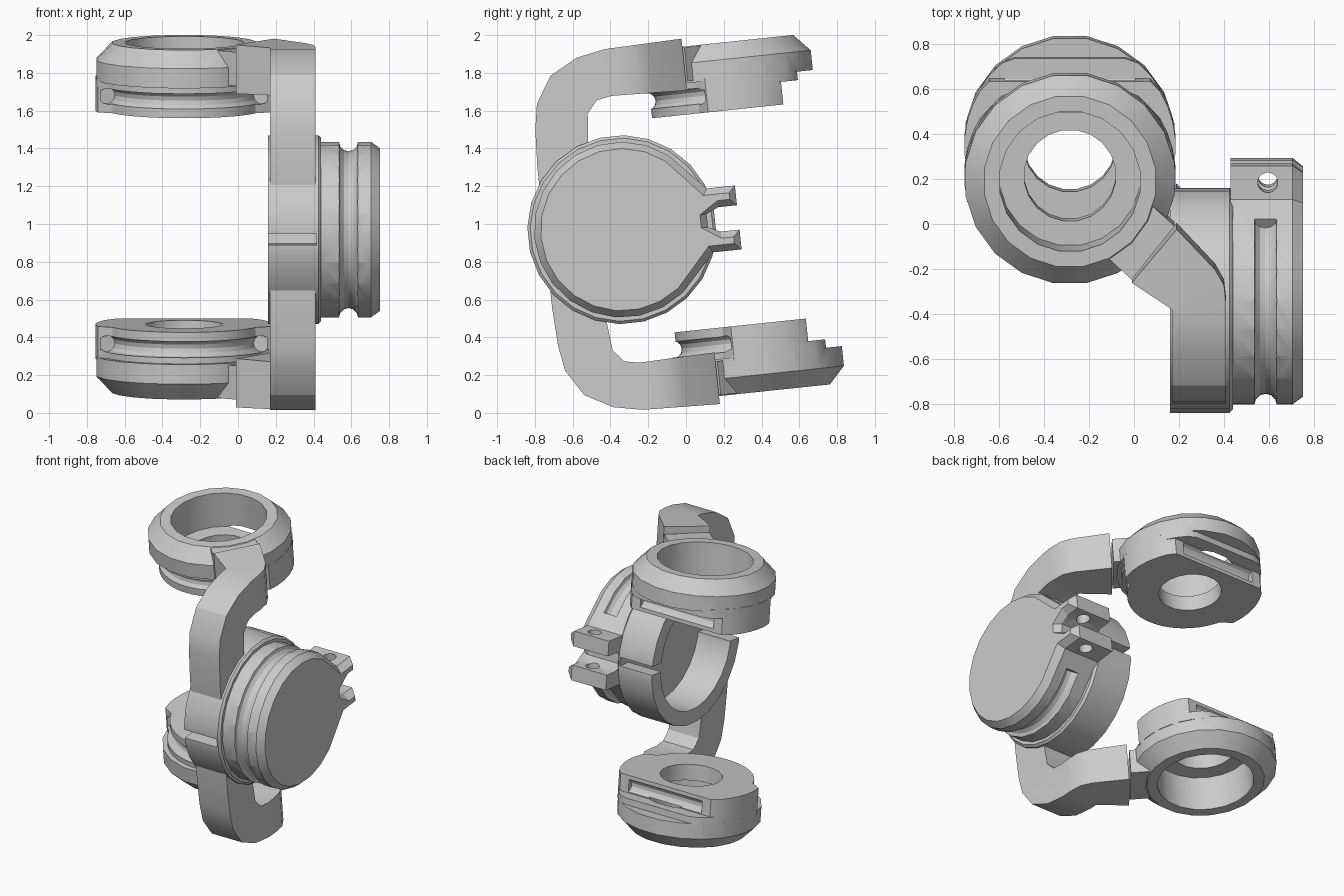
import bpy, bmesh
from math import sin, cos, radians, pi

if "Cube" in bpy.data.objects:
    bpy.data.objects.remove(bpy.data.objects["Cube"])

TILT = radians(6)          # whole bracket leans about x
HUB = (0, -0.34, 0.97)     # hub axis position; parts are modelled around it
RX, RU = -0.285, 0.63      # ring centre in local plan


def loft(name, layers):
    """Solid skinned through matching point loops."""
    bm = bmesh.new()
    rows = [[bm.verts.new(p) for p in layer] for layer in layers]
    n = len(rows[0])
    for a, b in zip(rows, rows[1:]):
        for i in range(n):
            j = (i + 1) % n
            bm.faces.new((a[i], a[j], b[j], b[i]))
    bm.faces.new(rows[0][::-1])
    bm.faces.new(rows[-1])
    bmesh.ops.recalc_face_normals(bm, faces=bm.faces)
    me = bpy.data.meshes.new(name)
    bm.to_mesh(me)
    bm.free()
    ob = bpy.data.objects.new(name, me)
    bpy.context.collection.objects.link(ob)
    return ob


def along_x(pts, x):
    return [(x, u, w) for u, w in pts]


def along_z(pts, w):
    return [(x, u, w) for x, u in pts]


def circle(r, n=20, cx=0, cy=0):
    return [(cx + r * cos(2 * pi * (i + .5) / n), cy + r * sin(2 * pi * (i + .5) / n)) for i in range(n)]


def mirrored(half):
    return half + [(u, -w) for u, w in reversed(half)]


def arc_tube(name, R, r, a0, a1, place, steps=24, sides=12):
    """Tube bent along an arc; place maps (plan a, plan b, height) to 3D."""
    rows = []
    for i in range(steps + 1):
        t = radians(a0 + (a1 - a0) * i / steps)
        rows.append([place((R + r * cos(s)) * cos(t), (R + r * cos(s)) * sin(t), r * sin(s))
                     for s in (2 * pi * k / sides for k in range(sides))])
    return loft(name, rows)


def apply_mod(ob, mod):
    bpy.context.view_layer.objects.active = ob
    bpy.ops.object.modifier_apply(modifier=mod.name)


def combine(ob, other, op='DIFFERENCE'):
    m = ob.modifiers.new('bool', 'BOOLEAN')
    m.operation, m.solver, m.object = op, 'EXACT', other
    apply_mod(ob, m)
    bpy.data.objects.remove(other)


def finish(ob):
    ob.rotation_euler = (TILT, 0, 0)
    ob.location = HUB
    bpy.ops.object.select_all(action='DESELECT')
    ob.select_set(True)
    bpy.context.view_layer.objects.active = ob
    bpy.ops.object.shade_smooth_by_angle(angle=radians(25))


# C-shaped bracket: side profile crossed with the bent plan of the arms
side = mirrored([(-.41, .375), (-.40, .575), (-.377, .71), (-.29, .85), (-.143, .93), (.01, .96),
                 (.5, .975), (.5, .695), (.02, .71), (-.06, .695), (-.115, .63), (-.13, .48)])
plan = [(.17, -.6), (.41, -.6), (.41, .08), (.40, .17), (.36, .24), (.19, .42), (-.01, .18), (.17, .06)]
bracket = loft('bracket', [along_x(side, -.2), along_x(side, .6)])
combine(bracket, loft('plan', [along_z(plan, -1.2), along_z(plan, 1.2)]), 'INTERSECT')

# split clamp hub on the bracket
hub = circle(.5, 24)
combine(bracket, loft('hub', [along_x(hub, .16), along_x(hub, .425), along_x(circle(.485, 24), .44)]), 'UNION')
bore = circle(.40, 24)
combine(bracket, loft('bore', [along_x(bore, 0), along_x(bore, .415)]))
slit = [(-.7, -.03), (.7, -.03), (.7, .03), (-.7, .03)]
combine(bracket, loft('slit', [along_x(slit, 0), along_x(slit, .415)]))
finish(bracket)


# grooved disc with two clamp ears
def disc_outline(c):
    half = [(.455 - c, .035), (.52, .065 + c), (.62 - c, .065 + c), (.62 - c, .17 - c), (.47 - .6 * c, .17 - c)]
    half += [((.465 - c) * cos(radians(a)), (.465 - c) * sin(radians(a))) for a in range(52, 181, 16)]
    return half + [(u, -w) for u, w in reversed(half[:-1])]


disc = loft('clamp_disc', [along_x(disc_outline(0), .43), along_x(disc_outline(0), .705),
                           along_x(disc_outline(.035), .752)])
combine(disc, arc_tube('groove', .465, .05, 33, 327, lambda a, b, h: (.585 + h, a, b), 48))
pin = circle(.045, 16, .595, .545)
combine(disc, loft('pin_hole', [along_z(pin, -.4), along_z(pin, .4)]))
finish(disc)


# plan of the stepped lower body: reduced front, flat back
def body_outline(front_r, back):
    pts = []
    for i in range(40):
        t = 2 * pi * (i + .5) / 40
        r = front_r if sin(t) < -.36 else .47
        pts.append((RX + r * cos(t), RU + min(r * sin(t), back)))
    return pts


# end rings: chamfered rim, stepped body, lug to the arm, mirrored below
def rc(r, n=20):
    return circle(r, n, RX, RU)


ring = loft('end_rings', [along_z(rc(.47), .735), along_z(rc(.47), .84), along_z(rc(.385), .93)])
for r, back, lo, hi in ((.41, .29, .57, .70), (.435, .38, .69, .75)):
    o = body_outline(r, back)
    combine(ring, loft('body', [along_z(o, lo), along_z(o, hi)]), 'UNION')
lug = [(.18, .43), (-.01, .19), (-.12, .29), (.07, .53)]
combine(ring, loft('lug', [along_z(lug, .745), along_z(lug, .925)]), 'UNION')
for r, lo, hi in ((.315, .68, 1.1), (.205, .4, 1.0)):
    combine(ring, loft('hole', [along_z(rc(r), lo), along_z(rc(r), hi)]))
combine(ring, arc_tube('front_groove', .425, .045, 195, 345,
                       lambda a, b, h: (RX + a, RU + b, .66 + h)))
slot = circle(.045, 12, RU + .30, .64)
combine(ring, loft('back_slot', [along_x(slot, RX - .29), along_x(slot, RX + .29)]))
m = ring.modifiers.new('mirror', 'MIRROR')
m.use_axis = (False, False, True)
m.use_clip = False
apply_mod(ring, m)
finish(ring)
